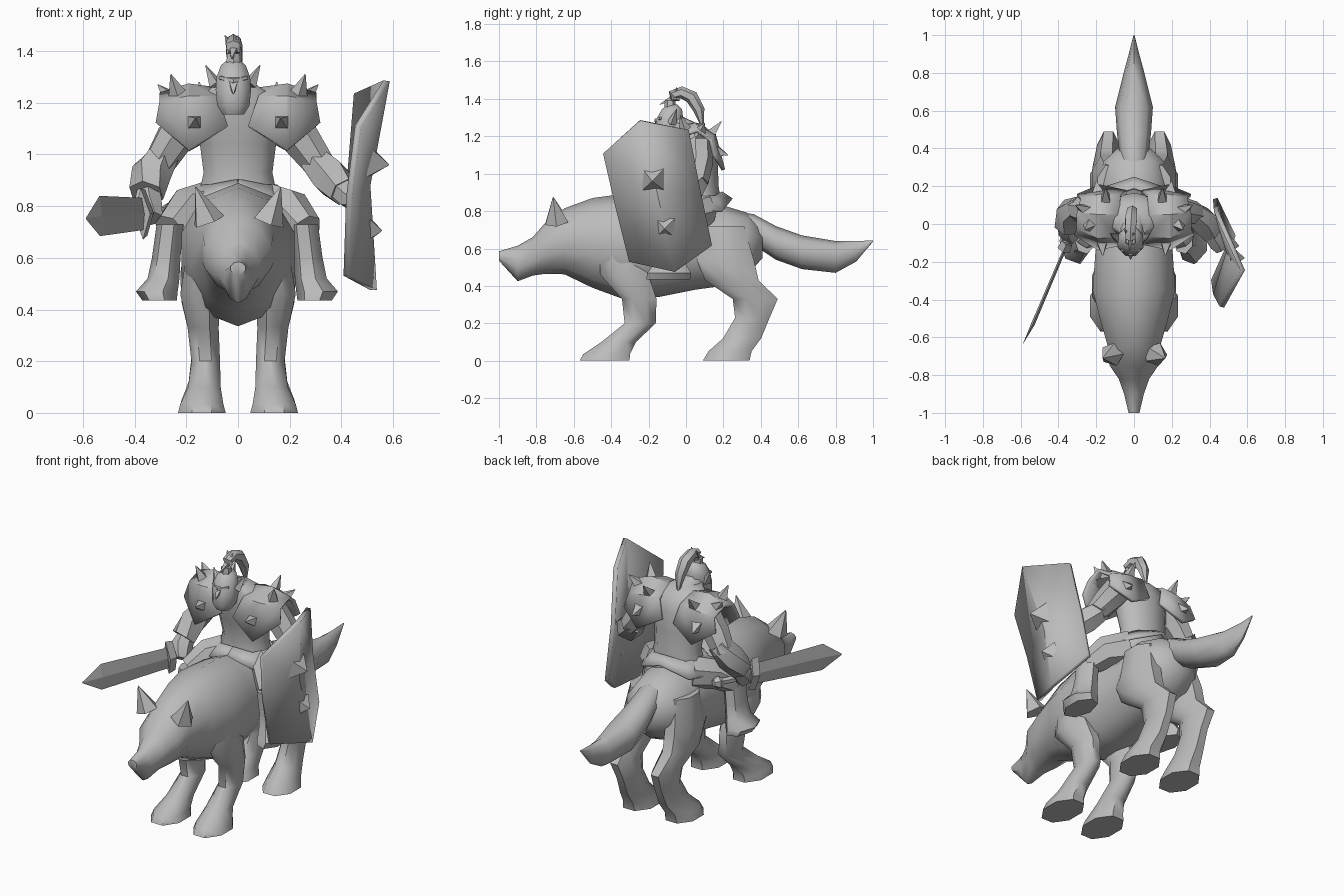
import bpy, bmesh, math
from mathutils import Vector

grey = bpy.data.materials.new("plain grey")
grey.diffuse_color = (0.5, 0.5, 0.5, 1)


def finish(name, bm, angle=45):
    bmesh.ops.recalc_face_normals(bm, faces=bm.faces)
    me = bpy.data.meshes.new(name)
    bm.to_mesh(me)
    bm.free()
    me.materials.append(grey)
    me.shade_smooth()
    me.set_sharp_from_angle(angle=math.radians(angle))
    ob = bpy.data.objects.new(name, me)
    bpy.context.collection.objects.link(ob)
    return ob


def skin(name, centres, frames, n, angle=45, caps=True, turn=0.5):
    """Skin elliptical rings; every frame holds the two radius vectors."""
    bm = bmesh.new()
    rings = []
    for c, (u, v) in zip(centres, frames):
        steps = [2 * math.pi * (i + turn) / n for i in range(n)]
        rings.append([bm.verts.new(c + u * math.cos(t) + v * math.sin(t)) for t in steps])
    for a, b in zip(rings, rings[1:]):
        for i in range(n):
            j = (i + 1) % n
            bm.faces.new((a[i], a[j], b[j], b[i]))
    if caps:
        bm.faces.new(rings[0])
        bm.faces.new(rings[-1])
    return finish(name, bm, angle)


def along_y(name, rows, n=10):
    """Rows of y, top, bottom, half width."""
    return skin(name, [Vector((0, y, (t + b) / 2)) for y, t, b, w in rows],
                [(Vector((w, 0, 0)), Vector((0, 0, (t - b) / 2))) for y, t, b, w in rows],
                n, 55, turn=0.5 if n % 4 else 0)


def along_z(name, rows, n=8, s=1, caps=True, angle=50):
    """Rows of z, x, y, half width, half depth."""
    return skin(name, [Vector((s * x, y, z)) for z, x, y, a, b in rows],
                [(Vector((a, 0, 0)), Vector((0, b, 0))) for z, x, y, a, b in rows],
                n, angle, caps)


def limb(name, pts, n=7, s=1, flat=1.0, angle=45):
    """Tube through points of x, y, z, radius; flat scales the sideways radius."""
    cs = [Vector((s * p[0], p[1], p[2])) for p in pts]
    frames = []
    for i, p in enumerate(pts):
        d = (cs[min(i + 1, len(cs) - 1)] - cs[max(i - 1, 0)]).normalized()
        up = Vector((0, 0, 1)) if abs(d.z) < 0.95 else Vector((0, 1, 0))
        u = d.cross(up).normalized()
        frames.append((u * p[3] * flat, u.cross(d) * p[3]))
    return skin(name, cs, frames, n, angle)


def spike(name, base, tip, r, s=1, n=4):
    return limb(name, [(*base, r), (*tip, 0.002)], n, s, angle=20)


def sheet(name, grid, thick, s=1, angle=20):
    """Plate from a grid of points, thickened inwards."""
    bm = bmesh.new()
    vs = [[bm.verts.new((s * x, y, z)) for x, y, z in row] for row in grid]
    for a, b in zip(vs, vs[1:]):
        for i in range(len(a) - 1):
            bm.faces.new((a[i], a[i + 1], b[i + 1], b[i]))
    ob = finish(name, bm, angle)
    mod = ob.modifiers.new("thickness", 'SOLIDIFY')
    mod.thickness = thick
    mod.offset = 0
    return ob


# Beast: body with head, then tail
along_y("beast_body", [
    (-1.0, .585, .535, .03), (-.9, .615, .425, .055), (-.82, .66, .455, .085),
    (-.75, .74, .465, .135), (-.65, .815, .462, .145), (-.5, .87, .39, .19),
    (-.35, .89, .335, .23), (-.15, .88, .34, .215), (.05, .84, .38, .185),
    (.2, .83, .40, .2), (.33, .79, .46, .17), (.41, .71, .55, .08)])
along_y("beast_tail", [
    (.28, .79, .66, .06), (.36, .785, .62, .075), (.48, .72, .54, .09),
    (.62, .67, .49, .1), (.8, .64, .47, .055), (.91, .64, .53, .025), (1.0, .643, .637, .003)], 8)

for s, side in ((-1, "right"), (1, "left")):
    # Beast legs and ears
    along_z("beast_front_leg_" + side, [
        (.64, .13, -.38, .07, .09), (.46, .145, -.33, .085, .14), (.33, .135, -.25, .065, .1),
        (.2, .125, -.245, .06, .09), (.1, .13, -.36, .068, .1), (.035, .14, -.425, .09, .135),
        (0, .14, -.435, .1, .145)], 8, s)
    along_z("beast_hind_leg_" + side, [
        (.72, .12, .2, .08, .12), (.54, .145, .21, .085, .165), (.43, .145, .245, .08, .155),
        (.33, .135, .37, .065, .13), (.23, .125, .355, .058, .1), (.12, .13, .3, .066, .11),
        (.05, .14, .235, .085, .125), (0, .14, .215, .1, .135)], 8, s)
    spike("beast_ear_" + side, (.115, -.69, .74), (.165, -.71, .875), .065, s, 5)

    # Rider legs and boots
    limb("rider_thigh_" + side, [(.1, .09, .8, .1), (.2, .0, .78, .09), (.265, -.08, .71, .065)], 7, s)
    along_z("rider_boot_" + side, [
        (.73, .26, -.085, .055, .075), (.6, .275, -.08, .058, .075), (.52, .285, -.085, .065, .085),
        (.47, .31, -.09, .085, .12), (.435, .3, -.095, .07, .12)], 7, s)

    # Spiked shoulder plates
    sheet("shoulder_plate_" + side, [
        [(.04, -.1, 1.11), (.19, -.13, 1.015), (.315, -.05, 1.12)],
        [(.08, -.06, 1.22), (.19, -.07, 1.22), (.3, -.02, 1.2)],
        [(.08, .05, 1.25), (.19, .05, 1.265), (.3, .06, 1.23)],
        [(.07, .15, 1.21), (.18, .15, 1.2), (.28, .13, 1.18)],
        [(.04, .17, 1.1), (.18, .2, 1.02), (.3, .15, 1.1)]], .02, s)
    for i, (base, tip, r) in enumerate((
            ((.17, -.09, 1.12), (.165, -.17, 1.14), .042),
            ((.23, .0, 1.22), (.26, -.03, 1.31), .042),
            ((.25, .07, 1.21), (.31, .1, 1.27), .042),
            ((.15, .12, 1.2), (.15, .19, 1.28), .04),
            ((.19, .16, 1.12), (.2, .225, 1.1), .042))):
        spike("shoulder_spike_%s_%d" % (side, i), base, tip, r, s)

    # Rider ears
    spike("rider_ear_" + side, (.065 - .02 * s, -.075, 1.27), (.105 - .02 * s, -.05, 1.345), .028, s)

# Rider torso, belt and skirt
along_z("rider_torso", [
    (.78, 0, .07, .17, .12), (.86, 0, .075, .155, .11), (.93, 0, .075, .14, .1),
    (1.04, 0, .06, .155, .11), (1.15, 0, .045, .175, .12), (1.22, 0, .03, .15, .11),
    (1.27, -.01, .0, .085, .08)], 10)
sheet("skirt", [[(math.sin(t) * r, .07 - math.cos(t) * r * .8, z + .07 * max(0, math.cos(2 * t)) * k)
                 for t in [i * math.pi / 4 for i in range(9)]]
                for r, z, k in ((.148, .88, .3), (.22, .8, .9))], .012)

# Rider head, face and neck
along_z("rider_head", [
    (1.155, -.018, -.115, .045, .04), (1.19, -.018, -.105, .068, .07),
    (1.25, -.018, -.095, .074, .075), (1.3, -.018, -.085, .07, .075),
    (1.345, -.018, -.075, .052, .058), (1.37, -.018, -.07, .02, .025)], 8)
limb("rider_neck", [(0, .03, 1.2, .08), (-.015, -.06, 1.26, .062)], 8)
spike("nose", (-.018, -.15, 1.27), (-.018, -.187, 1.235), .022)
limb("brow", [(-.07, -.135, 1.297, .008), (-.018, -.158, 1.285, .013), (.034, -.135, 1.297, .008)], 5)

# Topknot swept backwards
limb("hair_band", [(-.018, -.085, 1.34, .032), (-.018, -.085, 1.39, .028)], 6)
limb("topknot", [
    (-.018, -.085, 1.37, .022), (-.018, -.07, 1.42, .03), (-.018, -.025, 1.435, .032),
    (-.015, .03, 1.41, .036), (-.01, .07, 1.34, .03), (-.01, .09, 1.24, .004)], 6)
for x, y in ((-.05, -.03), (.0, -.05)):
    spike("hair_tuft", (-.018, -.06, 1.40), (x, y, 1.46), .028)
spike("forelock", (-.018, -.08, 1.40), (-.025, -.14, 1.37), .018)

# Sword arm
limb("sword_upper_arm", [(-.17, .06, 1.15, .08), (-.25, .07, 1.06, .075), (-.31, .08, .96, .062)])
limb("sword_forearm", [(-.275, .09, 1.01, .065), (-.335, .06, .93, .08), (-.355, -.01, .85, .07)], 6)
limb("sword_hand", [(-.345, .02, .87, .045), (-.35, -.03, .81, .06), (-.335, -.07, .75, .045)], 6)

# Shield arm
limb("shield_upper_arm", [(.17, .06, 1.15, .08), (.25, .07, 1.05, .075), (.325, .06, .95, .06)])
limb("shield_forearm", [(.29, .07, .98, .06), (.36, .02, .91, .078), (.41, -.05, .855, .06)], 6)
limb("shield_hand", [(.4, -.04, .865, .05), (.44, -.1, .83, .05), (.46, -.14, .82, .03)], 6)

# Sword
limb("sword_handle", [(-.275, .08, .775, .02), (-.375, -.12, .77, .02)], 6)
limb("sword_pommel", [(-.26, .11, .775, .02), (-.272, .085, .775, .038), (-.285, .06, .775, .02)], 6, angle=20)
limb("sword_guard", [(-.355, -.1, .775, .09), (-.372, -.14, .77, .1)], 4, flat=.35, angle=20)
blade = [(-.365, -.13, .77, .062), (-.535, -.53, .762, .078), (-.588, -.635, .752, .003)]
limb("sword_blade", blade, 4, flat=.13, angle=20).name = "sword_blade"
for ob in [o for o in bpy.data.objects if o.name in ("sword_blade", "sword_guard")]:
    # Turn the four-sided section so that ridge and edges point outwards
    me = ob.data
    rings = [[me.vertices[k + i] for i in range(4)] for k in range(0, len(me.vertices), 4)]
    for ring in rings:
        mids = [(ring[i].co + ring[(i + 1) % 4].co) / 2 for i in range(4)]
        c = sum((v.co for v in ring), Vector()) / 4
        for v, m in zip(ring, mids):
            v.co = c + (m - c) * 1.414

# Shield bent along its middle ridge, with two studs
sheet("shield", [
    [(.465, -.44, 1.11), (.575, -.245, 1.285), (.46, .01, 1.235)],
    [(.43, -.375, .83), (.5, -.15, .88), (.435, .07, .925)],
    [(.42, -.3, .53), (.525, -.06, .475), (.43, .135, .615)]], .025)
spike("shield_stud_upper", (.505, -.175, .97), (.585, -.18, .96), .085)
spike("shield_stud_lower", (.5, -.11, .71), (.557, -.115, .705), .07)
